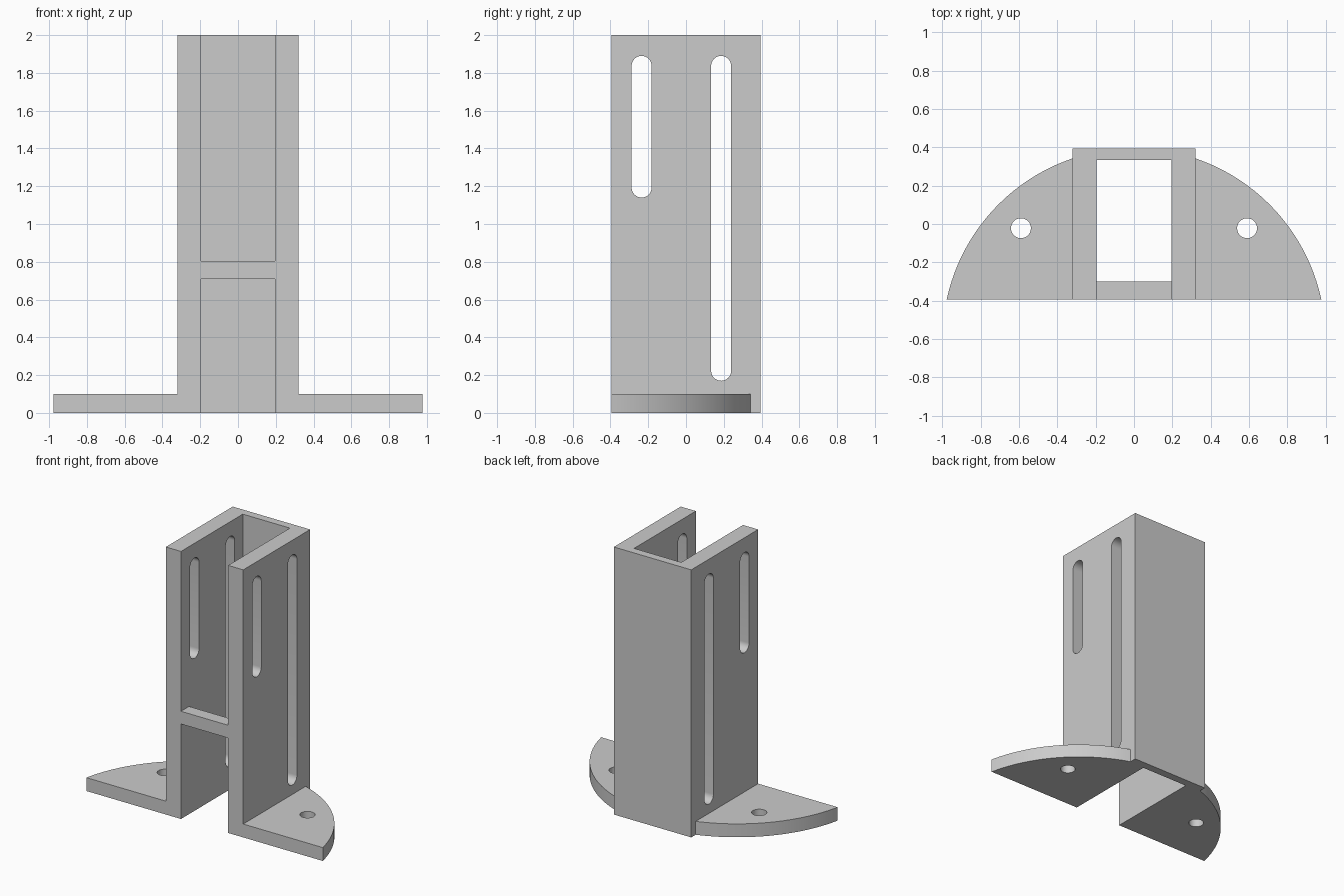
import bpy, bmesh
from math import pi, sin, cos, asin, radians
from mathutils import Matrix

cube = bpy.data.objects.get("Cube")
if cube:
    bpy.data.objects.remove(cube, do_unlink=True)

steel = bpy.data.materials.new("plain grey")
steel.use_nodes = True
GREY = (0.6, 0.6, 0.6, 1)
steel.diffuse_color = GREY
steel.node_tree.nodes["Principled BSDF"].inputs["Base Color"].default_value = GREY

HALF_W, HALF_D, HEIGHT = 0.32, 0.395, 2.0
INNER_W, INNER_BACK = 0.195, 0.335
BASE_T = 0.1
BASE_R, BASE_CY = 1.0, -0.605


def prism(name, outline, low, high, matrix=Matrix()):
    """Extrude a 2D outline from low to high, then place it with a matrix."""
    bm = bmesh.new()
    face = bm.faces.new([bm.verts.new((x, y, low)) for x, y in outline])
    ext = bmesh.ops.extrude_face_region(bm, geom=[face])
    top = [g for g in ext["geom"] if isinstance(g, bmesh.types.BMVert)]
    bmesh.ops.translate(bm, verts=top, vec=(0, 0, high - low))
    bmesh.ops.transform(bm, matrix=matrix, verts=bm.verts)
    bmesh.ops.recalc_face_normals(bm, faces=bm.faces)
    mesh = bpy.data.meshes.new(name)
    bm.to_mesh(mesh)
    bm.free()
    mesh.materials.append(steel)
    obj = bpy.data.objects.new(name, mesh)
    bpy.context.collection.objects.link(obj)
    return obj


def arc(cx, cy, r, start, end, steps):
    angles = [start + (end - start) * i / steps for i in range(steps + 1)]
    return [(cx + r * cos(a), cy + r * sin(a)) for a in angles]


def select(obj):
    bpy.ops.object.select_all(action="DESELECT")
    obj.select_set(True)
    bpy.context.view_layer.objects.active = obj


def cut(obj, cutter):
    cutter.hide_render = True
    mod = obj.modifiers.new("cut", "BOOLEAN")
    mod.operation, mod.solver, mod.object = "DIFFERENCE", "EXACT", cutter
    select(obj)
    bpy.ops.object.modifier_apply(modifier=mod.name)
    bpy.data.objects.remove(cutter, do_unlink=True)


def smooth(obj):
    select(obj)
    bpy.ops.object.shade_smooth_by_angle(angle=radians(30))


# Upright U-shaped channel, open to the front
channel = prism("channel", [
    (-HALF_W, -HALF_D), (-INNER_W, -HALF_D), (-INNER_W, INNER_BACK),
    (INNER_W, INNER_BACK), (INNER_W, -HALF_D), (HALF_W, -HALF_D),
    (HALF_W, HALF_D), (-HALF_W, HALF_D)], 0, HEIGHT)

# Rounded slots through both side walls: (y, bottom, top)
yz_to_world = Matrix(((0, 0, 1, 0), (1, 0, 0, 0), (0, 1, 0, 0), (0, 0, 0, 1)))
SLOT_R = 0.053
for y, bottom, top in ((-0.235, 1.14, 1.89), (0.186, 0.17, 1.89)):
    outline = (arc(y, top - SLOT_R, SLOT_R, 0, pi, 16)
               + arc(y, bottom + SLOT_R, SLOT_R, pi, 2 * pi, 16))
    cut(channel, prism("slot_cutter", outline, -0.5, 0.5, yz_to_world))
smooth(channel)

# Cross bar joining the front edges of the side walls
prism("cross_bar", [(-INNER_W, -HALF_D), (INNER_W, -HALF_D),
                    (INNER_W, -0.3), (-INNER_W, -0.3)], 0.71, 0.805)

# Curved base flanges, each with a bolt hole
start = asin((-HALF_D - BASE_CY) / BASE_R)
end = pi / 2 - asin(HALF_W / BASE_R)
rim = arc(0, BASE_CY, BASE_R, start, end, 32)
for side, label in ((1, "left"), (-1, "right")):
    outline = [(HALF_W, -HALF_D)] + rim
    flange = prism(label + "_flange", [(side * x, y) for x, y in outline], 0, BASE_T)
    hole = arc(side * 0.59, -0.022, 0.052, 0, 2 * pi, 32)[:-1]
    cut(flange, prism("hole_cutter", hole, -0.1, 0.2))
    smooth(flange)
